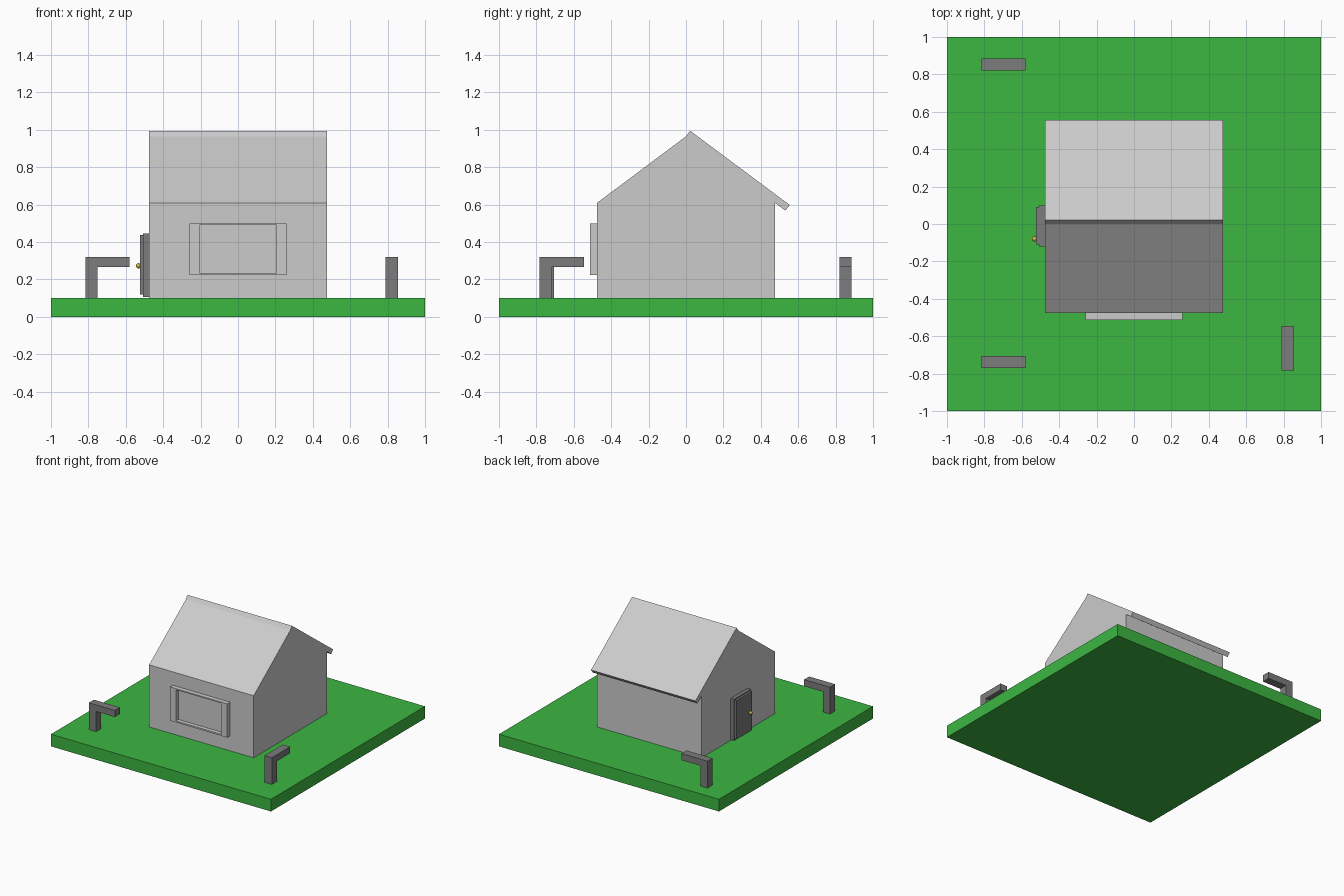
import bpy, bmesh
from mathutils import Matrix, Vector

if "Cube" in bpy.data.objects:
    bpy.data.objects.remove(bpy.data.objects["Cube"])


def material(name, color):
    m = bpy.data.materials.new(name)
    m.diffuse_color = (*color, 1)
    m.use_nodes = True
    m.node_tree.nodes["Principled BSDF"].inputs["Base Color"].default_value = m.diffuse_color
    return m


GREEN = material("grass_green", (0.045, 0.47, 0.053))
DARK = material("dark_grey", (0.2, 0.2, 0.2))
GOLD = material("brass", (0.6, 0.45, 0.05))


def finish(name, bm, mat=None):
    bmesh.ops.recalc_face_normals(bm, faces=bm.faces)
    me = bpy.data.meshes.new(name)
    bm.to_mesh(me)
    bm.free()
    ob = bpy.data.objects.new(name, me)
    bpy.context.collection.objects.link(ob)
    if mat:
        me.materials.append(mat)
    return ob


def boxes(name, bounds, mat=None):
    """One object from (low corner, high corner) boxes."""
    bm = bmesh.new()
    for lo, hi in bounds:
        lo, hi = Vector(lo), Vector(hi)
        bmesh.ops.create_cube(bm, size=1, matrix=Matrix.Translation((lo + hi) / 2)
                              @ Matrix.Diagonal((*(hi - lo), 1)))
    return finish(name, bm, mat)


def prism(name, profile, axis, start, depth, mat=None):
    """Extrude a 2D (horizontal, z) profile along x or y."""
    bm = bmesh.new()
    co = (lambda h, z: (start, h, z)) if axis == "x" else (lambda h, z: (h, start, z))
    face = bm.faces.new([bm.verts.new(co(h, z)) for h, z in profile])
    ext = bmesh.ops.extrude_face_region(bm, geom=[face])
    offset = (depth, 0, 0) if axis == "x" else (0, depth, 0)
    bmesh.ops.translate(bm, vec=offset,
                        verts=[v for v in ext["geom"] if isinstance(v, bmesh.types.BMVert)])
    return finish(name, bm, mat)


# Lawn slab
boxes("lawn", [((-1, -1, 0), (1, 1, 0.1))], GREEN)

# House body with gable, and the overhanging rear roof slab
W = 0.475
prism("house_body", [(-W, 0.1), (W, 0.1), (W, 0.61), (0, 0.965), (-W, 0.61)], "x", -W, 2 * W)
prism("rear_roof", [(0, 0.965), (0.022, 0.995), (0.555, 0.598), (0.531, 0.568)], "x", -W, 2 * W)

# Front window: wide stiles, thin rails, pane set back at the wall
Y0, Y1 = -0.512, -0.475
boxes("window_frame", [
    ((-0.26, Y0, 0.223), (-0.207, Y1, 0.5)),
    ((0.207, Y0, 0.223), (0.26, Y1, 0.5)),
    ((-0.207, Y0, 0.223), (0.207, Y1, 0.235)),
    ((-0.207, Y0, 0.49), (0.207, Y1, 0.5)),
])
boxes("window_pane", [((-0.207, -0.479, 0.235), (0.207, Y1, 0.49))])

# Door on the left side with its surround and knob
boxes("door_surround", [((-0.507, -0.12, 0.107), (-W, 0.1, 0.445))], DARK)
boxes("door", [((-0.525, -0.11, 0.12), (-0.5, 0.092, 0.437))], DARK)
bm = bmesh.new()
bmesh.ops.create_uvsphere(bm, u_segments=16, v_segments=8, radius=0.014,
                          matrix=Matrix.Translation((-0.532, -0.08, 0.273)))
for f in bm.faces:
    f.smooth = True
finish("door_knob", bm, GOLD)


# Three L-shaped garden posts
def garden_post(name, start, axis, across):
    s = start
    profile = [(s, 0.1), (s + 0.066, 0.1), (s + 0.066, 0.266), (s + 0.236, 0.266),
               (s + 0.236, 0.32), (s, 0.32)]
    prism(name, profile, axis, across, 0.066, DARK)


garden_post("front_left_post", -0.816, "y", -0.771)
garden_post("back_left_post", -0.816, "y", 0.82)
garden_post("front_right_post", -0.782, "x", 0.789)
